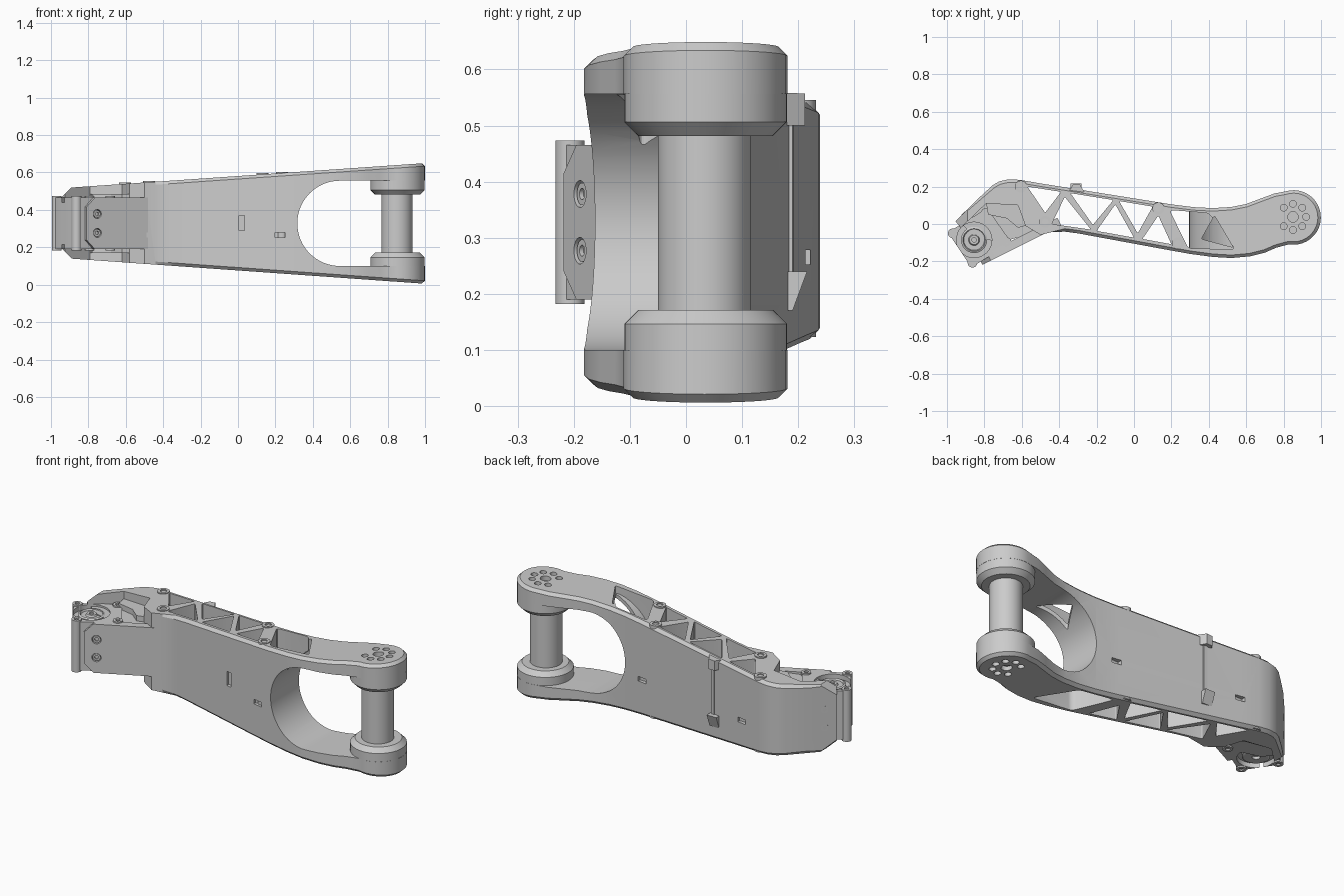
import bpy, bmesh
from math import cos, sin, pi, radians
from mathutils import Matrix, Vector

if "Cube" in bpy.data.objects:
    bpy.data.objects.remove(bpy.data.objects["Cube"])

I = Matrix.Identity(4)
FRONT = Matrix.Rotation(pi / 2, 4, 'X')          # local xy -> world xz, extrude to -y
top = lambda x: 0.581 + 0.069 * x                # tapered upper and lower planes
bot = lambda x: 0.076 - 0.071 * x

def circle(cx, cy, r, n=24, a0=0, a1=360):
    full = abs(a1 - a0) == 360
    return [(cx + r * cos(radians(a0 + (a1 - a0) * i / (n if full else n - 1))),
             cy + r * sin(radians(a0 + (a1 - a0) * i / (n if full else n - 1)))) for i in range(n)]

def prism(bm, pts, a, b, m=I, rnd=0):
    """Extrude an outline; a and b are numbers or functions of x."""
    fa = a if callable(a) else (lambda x: a)
    fb = b if callable(b) else (lambda x: b)
    lo = [bm.verts.new(m @ Vector((x, y, fa(x)))) for x, y in pts]
    hi = [bm.verts.new(m @ Vector((x, y, fb(x)))) for x, y in pts]
    n = len(pts)
    faces = [bm.faces.new(lo[::-1]), bm.faces.new(hi)]
    for i in range(n):
        j = (i + 1) % n
        faces.append(bm.faces.new((lo[i], lo[j], hi[j], hi[i])))
    bmesh.ops.recalc_face_normals(bm, faces=faces)
    if rnd:
        ed = [e for v in lo for e in v.link_edges if e.other_vert(v) in hi]
        bmesh.ops.bevel(bm, geom=ed, offset=rnd, segments=4, affect='EDGES', profile=0.5)

def lathe(bm, prof, m=I, n=32):
    """Spin (radius, height) points round the local z axis, closed at both ends."""
    rings = [[bm.verts.new(m @ Vector((r * cos(2 * pi * i / n), r * sin(2 * pi * i / n), z)))
              for i in range(n)] for r, z in prof]
    faces = [bm.faces.new(rings[0][::-1]), bm.faces.new(rings[-1])]
    for p, q in zip(rings, rings[1:]):
        for i in range(n):
            j = (i + 1) % n
            faces.append(bm.faces.new((p[i], p[j], q[j], q[i])))
    bmesh.ops.recalc_face_normals(bm, faces=faces)

def make(name, bm):
    me = bpy.data.meshes.new(name)
    bm.to_mesh(me)
    bm.free()
    ob = bpy.data.objects.new(name, me)
    bpy.context.collection.objects.link(ob)
    return ob

def cut(ob, bm_or_ob):
    c = bm_or_ob if isinstance(bm_or_ob, bpy.types.Object) else make("cutter", bm_or_ob)
    c.hide_render = True
    md = ob.modifiers.new("cut", 'BOOLEAN')
    md.operation, md.solver, md.object = 'DIFFERENCE', 'EXACT', c
    bpy.context.view_layer.objects.active = ob
    bpy.ops.object.modifier_apply(modifier=md.name)
    bpy.data.objects.remove(c)

def at(x, y, z=0):
    return Matrix.Translation((x, y, z))

def wall(p, d):
    """Frame on a vertical wall: local x along the wall, y up, z outward."""
    d = Vector((d[0], d[1], 0)).normalized()
    up = Vector((0, 0, 1))
    m = Matrix((d, up, d.cross(up))).transposed().to_4x4()
    return Matrix.Translation(p) @ m

def stadium(r, grow=0.0):
    return circle(0.545, 0.328, r + grow, 33, 90, 270) + [(1.2, 0.328 - r - grow), (1.2, 0.328 + r + grow)]

# arm body outline, seen from above
outline = [(-0.955, 0.015), (-0.85, 0.12), (-0.755, 0.208), (-0.72, 0.228), (-0.67, 0.239), (-0.61, 0.236),
           (-0.5, 0.217), (0.2, 0.105), (0.32, 0.09), (0.42, 0.085), (0.52, 0.091), (0.6, 0.107),
           (0.68, 0.137), (0.75, 0.163)]
outline += circle(0.853, 0.035, 0.146, 22, 108, -100)
outline += [(0.76, -0.127), (0.7, -0.153), (0.62, -0.173), (0.52, -0.182), (0.42, -0.176), (0.3, -0.16),
            (0.15, -0.133), (-0.3, -0.05), (-0.37, -0.041), (-0.44, -0.043), (-0.5, -0.058),
            (-0.58, -0.01), (-0.62, 0.1), (-0.79, 0.11), (-0.925, -0.02)]
bm = bmesh.new()
prism(bm, outline, bot, top)
rim = []
for e in bm.edges:
    c = (e.verts[0].co + e.verts[1].co) / 2
    vertical = (e.verts[0].co.xy - e.verts[1].co.xy).length < 1e-5
    if not vertical and not (c.x < -0.45 and c.y < 0.13):
        rim.append(e)
bmesh.ops.bevel(bm, geom=rim, offset=0.016, segments=1, affect='EDGES')
body = make("arm_body", bm)

# triangular truss pockets, chamfered left corners, small wall slots
bm = bmesh.new()
for tri in ([(-0.57, 0.2), (-0.39, 0.172), (-0.475, 0.06)], [(-0.37, 0.145), (-0.44, 0.0), (-0.23, -0.03)],
            [(-0.34, 0.165), (-0.11, 0.128), (-0.22, -0.005)], [(-0.1, 0.105), (-0.2, -0.037), (0.0, -0.073)],
            [(-0.08, 0.123), (0.1, 0.093), (0.02, -0.05)], [(0.13, 0.045), (0.045, -0.08), (0.2, -0.108)]):
    prism(bm, tri, -0.3, 0.9, rnd=0.008)
cut(body, bm)
bm = bmesh.new()
prism(bm, [(-1.1, 0.45), (-0.96, 0.45), (-0.88, 0.53), (-0.88, 0.7), (-1.1, 0.7)], -0.5, 0.5, FRONT)
prism(bm, [(-1.1, 0.21), (-0.96, 0.21), (-0.88, 0.13), (-0.88, -0.1), (-1.1, -0.1)], -0.5, 0.5, FRONT)
for x, z, w, h, y in ((0.225, 0.265, 0.055, 0.026, -0.146), (0.02, 0.33, 0.03, 0.08, -0.11),
                      (0.2, 0.265, 0.055, 0.026, 0.105), (-0.5, 0.265, 0.055, 0.026, 0.217)):
    prism(bm, [(x - w / 2, z - h / 2), (x + w / 2, z - h / 2), (x + w / 2, z + h / 2), (x - w / 2, z + h / 2)],
          -y - 0.02, -y + 0.02, FRONT)
cut(body, bm)

# window in front of the fork, leaving a curved web round the opening
bm = bmesh.new()
prism(bm, [(0.19, 0.075), (0.4, 0.058), (0.54, -0.135), (0.29, -0.13)], -0.3, 0.9, rnd=0.02)
window = make("window_cutter", bm)
bm = bmesh.new()
prism(bm, stadium(0.228, 0.022), -0.5, 0.5, FRONT)
cut(window, bm)
cut(body, window)
bm = bmesh.new()
prism(bm, stadium(0.228), -0.5, 0.5, FRONT)
cut(body, bm)
bm = bmesh.new()
prism(bm, [(0.43, 0.045), (0.36, -0.08), (0.53, -0.125)], 0.45, 0.9, rnd=0.01)
cut(body, bm)

# joint bolt circle on the top and bottom
bm = bmesh.new()
for k in range(9):
    a = k * pi / 4
    x, y, r = (0.85, 0.038, 0.028) if k == 8 else (0.85 + 0.07 * cos(a), 0.038 + 0.07 * sin(a), 0.018)
    if k != 4:
        lathe(bm, [(r, top(x) - 0.025), (r, 0.8)], at(x, y), 20)
        lathe(bm, [(r, -0.2), (r, bot(x) + 0.025)], at(x, y), 20)
cut(body, bm)

# fork bosses and axle
for name, s in (("upper_boss", 1), ("lower_boss", -1)):
    bm = bmesh.new()
    z = lambda d: 0.3265 + s * d
    lathe(bm, [(0.12, z(0.155)), (0.145, z(0.18)), (0.145, z(0.27))], at(0.853, 0.035), 48)
    make(name, bm)
bm = bmesh.new()
lathe(bm, [(0.083, 0.1), (0.083, 0.55)], at(0.85, 0.033), 48)
make("axle", bm)

# truss screw posts with recessed heads at both ends
bm = bmesh.new()
for x, y in ((-0.605, 0.2), (-0.475, 0.012), (0.13, 0.083), (0.235, -0.103)):
    b, t = bot(x) + 0.004, top(x) + 0.006
    lathe(bm, [(0.017, b + 0.02), (0.017, b), (0.032, b), (0.032, t), (0.017, t), (0.017, t - 0.02)], at(x, y), 24)
make("truss_posts", bm)

# inner bracket between the two end plates
bm = bmesh.new()
prism(bm, [(-0.92, 0.0), (-0.78, 0.14), (-0.62, 0.17), (-0.54, 0.1), (-0.5, -0.03), (-0.58, -0.06),
           (-0.72, -0.1), (-0.86, -0.06)], 0.19, 0.455)
prism(bm, [(-0.79, 0.11), (-0.7, 0.13), (-0.62, 0.11), (-0.55, 0.0), (-0.62, -0.02), (-0.68, 0.03),
           (-0.78, 0.05)], 0.17, 0.485)
lathe(bm, [(0.02, 0.49), (0.02, 0.5), (0.035, 0.5), (0.035, 0.15), (0.02, 0.15), (0.02, 0.16)][::-1], at(-0.69, 0.14), 24)
make("inner_bracket", bm)

# front cheek plate with chamfered corners
d = (0.894, 0.447)
cheek_m = wall((-0.81, -0.218, 0), d)
bm = bmesh.new()
prism(bm, [(0, 0.24), (0.05, 0.19), (0.4, 0.19), (0.47, 0.225), (0.47, 0.435), (0.4, 0.465), (0.05, 0.465),
           (0, 0.415)], -0.045, 0.0, cheek_m)
cheek = make("front_cheek_plate", bm)
bm = bmesh.new()
for z in (0.277, 0.378):
    lathe(bm, [(0.024, -0.02), (0.024, 0.1)], cheek_m @ at(0.065, z), 24)
prism(bm, [(0.36, 0.252), (0.42, 0.252), (0.42, 0.278), (0.36, 0.278)], -0.03, 0.1, cheek_m)
cut(cheek, bm)

# screws in the cheek and in the back plate
back_m = wall((-0.955, 0.015, 0), (-0.724, -0.69))
bm = bmesh.new()
for z in (0.277, 0.378):
    for m in (cheek_m @ at(0.065, z, -0.01), back_m @ at(-0.065, z, -0.004)):
        lathe(bm, [(0.02, -0.015), (0.02, 0.006), (0.01, 0.006), (0.01, -0.002)], m, 20)
make("plate_screws", bm)

# actuator box, corner lugs and output disc
box = [(-0.995, -0.045), (-0.87, -0.232), (-0.655, -0.1), (-0.785, 0.085)]
c = Vector((-0.83, -0.075))
bm = bmesh.new()
prism(bm, box, 0.19, 0.465, rnd=0.012)
actuator = make("actuator_box", bm)
bm = bmesh.new()
lathe(bm, [(0.095, 0.44), (0.095, 0.6)], at(-0.855, -0.085), 40)
lathe(bm, [(0.095, 0.0), (0.095, 0.215)], at(-0.855, -0.085), 40)
cut(actuator, bm)
bm = bmesh.new()
for p in box:
    q = Vector(p).lerp(c, 0.16)
    lathe(bm, [(0.012, 0.2), (0.012, 0.182), (0.026, 0.182), (0.026, 0.473), (0.012, 0.473), (0.012, 0.455)],
          at(q.x, q.y), 24)
make("actuator_lugs", bm)
bm = bmesh.new()
lathe(bm, [(0.02, 0.21), (0.02, 0.195), (0.06, 0.195), (0.07, 0.2), (0.07, 0.455), (0.06, 0.46), (0.055, 0.45),
           (0.03, 0.45), (0.025, 0.46), (0.012, 0.46), (0.012, 0.445)], at(-0.855, -0.085), 40)
make("output_disc", bm)

# ridge on the back wall with a pointed wedge at its foot
bm = bmesh.new()
prism(bm, [(-0.345, 0.18), (-0.325, 0.212), (-0.29, 0.212), (-0.265, 0.17)], 0.5, lambda x: top(x) - 0.004)
prism(bm, [(-0.31, 0.18), (-0.31, 0.192), (-0.29, 0.19), (-0.29, 0.18)], 0.2, 0.52)
prism(bm, [(0.17, 0.18), (0.17, 0.19), (0.24, 0.216), (0.24, 0.18)], -0.03, 0.03,
      Matrix(((0, 0, 1, -0.31), (0, 1, 0, 0), (1, 0, 0, 0), (0, 0, 0, 1))))
make("back_ridge", bm)

# smooth curved surfaces, keep edges crisp
bpy.ops.object.select_all(action='SELECT')
bpy.context.view_layer.objects.active = body
bpy.ops.object.shade_smooth_by_angle(angle=radians(25))
